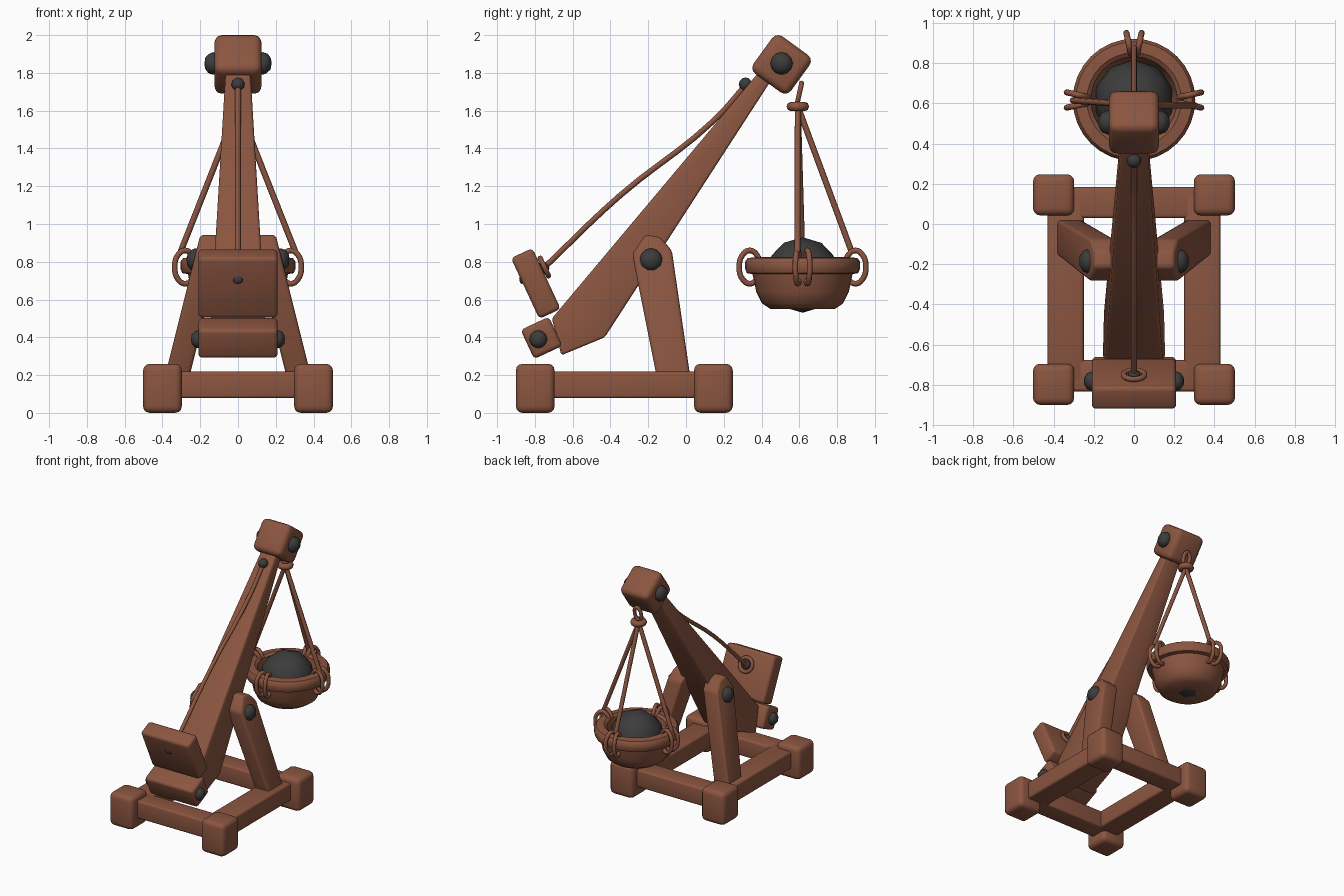
import bpy, bmesh, math
from mathutils import Vector, Matrix

if "Cube" in bpy.data.objects:
    bpy.data.objects.remove(bpy.data.objects["Cube"])


def material(name, col):
    m = bpy.data.materials.new(name)
    m.diffuse_color = (*col, 1)
    m.use_nodes = True
    m.node_tree.nodes["Principled BSDF"].inputs["Base Color"].default_value = m.diffuse_color
    return m


WOOD = material("reddish_brown_wood", (0.26, 0.092, 0.052))
IRON = material("dark_iron", (0.045, 0.045, 0.045))


def finish(name, bm, mat, bevel=0.0):
    if bevel:
        bmesh.ops.bevel(bm, geom=bm.edges[:], offset=bevel, segments=3,
                        profile=0.5, affect='EDGES', clamp_overlap=True)
    bmesh.ops.recalc_face_normals(bm, faces=bm.faces)
    me = bpy.data.meshes.new(name)
    bm.to_mesh(me)
    bm.free()
    me.materials.append(mat)
    ob = bpy.data.objects.new(name, me)
    bpy.context.collection.objects.link(ob)
    return ob


def box(name, loc, size, tilt=0.0, bevel=0.02):
    """Rounded block, tilted about the x axis in degrees."""
    bm = bmesh.new()
    bmesh.ops.create_cube(bm, size=1)
    bmesh.ops.scale(bm, vec=size, verts=bm.verts)
    mat = Matrix.Translation(loc) @ Matrix.Rotation(math.radians(tilt), 4, 'X')
    ob = finish(name, bm, WOOD, bevel)
    ob.data.transform(mat)
    return ob


def prism(name, profile, x0, x1, bevel):
    """Side profile (y, z) closed between two x values that depend on z."""
    bm = bmesh.new()
    a = [bm.verts.new((x0(z), y, z)) for y, z in profile]
    b = [bm.verts.new((x1(z), y, z)) for y, z in profile]
    bm.faces.new(a)
    bm.faces.new(b[::-1])
    for i in range(len(a)):
        j = (i + 1) % len(a)
        bm.faces.new((a[i], b[i], b[j], a[j]))
    return finish(name, bm, WOOD, bevel)


def ball(name, loc, r, scale=(1, 1, 1), sub=2):
    bm = bmesh.new()
    bmesh.ops.create_icosphere(bm, subdivisions=sub, radius=r)
    bmesh.ops.scale(bm, vec=scale, verts=bm.verts)
    bmesh.ops.translate(bm, vec=loc, verts=bm.verts)
    return finish(name, bm, IRON)


def rope(name, pts, r=0.015, closed=False):
    cu = bpy.data.curves.new(name, 'CURVE')
    cu.dimensions = '3D'
    cu.bevel_depth = r
    cu.bevel_resolution = 2
    cu.resolution_u = 5
    cu.use_fill_caps = True
    sp = cu.splines.new('BEZIER')
    sp.bezier_points.add(len(pts) - 1)
    for p, co in zip(sp.bezier_points, pts):
        p.co = co
        p.handle_left_type = p.handle_right_type = 'AUTO'
    sp.use_cyclic_u = closed
    cu.materials.append(WOOD)
    ob = bpy.data.objects.new(name, cu)
    bpy.context.collection.objects.link(ob)
    return ob


def ring(name, c, u, v, r):
    """Closed rope loop spanned by the half axes u and v."""
    c, u, v = Vector(c), Vector(u), Vector(v)
    pts = [c + u * math.cos(k * math.pi / 4) + v * math.sin(k * math.pi / 4) for k in range(8)]
    return rope(name, pts, r, True)


# Base frame: corner feet, side beams and cross beams
for sx in (-1, 1):
    side = "left" if sx < 0 else "right"
    for y, end in ((-0.798, "front"), (0.145, "back")):
        box(f"{side}_{end}_foot", (sx * 0.4, y, 0.13), (0.205, 0.205, 0.26), bevel=0.035)
    box(f"{side}_beam", (sx * 0.34, -0.32, 0.148), (0.18, 0.95, 0.14), bevel=0.015)
for y, end in ((-0.755, "front"), (0.107, "back")):
    box(f"{end}_cross_beam", (0, y, 0.148), (0.75, 0.155, 0.14), bevel=0.015)

# Leaning uprights with pivot bolts
LEG = [(-0.145, 0.14), (0.03, 0.14), (-0.075, 0.86), (-0.135, 0.93),
       (-0.215, 0.945), (-0.285, 0.84)]
for sx in (-1, 1):
    side = "left" if sx < 0 else "right"
    prism(f"{side}_upright", LEG, lambda z: sx * (0.435 - 0.25 * z),
          lambda z: sx * (0.305 - 0.25 * z), 0.018)
    ball(f"{side}_pivot_bolt", (sx * 0.225, -0.185, 0.81), 0.062, (0.8, 1, 1))

# Tapered throwing arm
ARM = [(-0.71, 0.50), (-0.66, 0.305), (-0.43, 0.40), (0.47, 1.79), (0.39, 1.81)]
prism("throwing_arm", ARM, lambda z: 0.06 * z - 0.174, lambda z: 0.174 - 0.06 * z, 0.014)

# Head block with bolts and the rope peg
box("arm_head", (0, 0.506, 1.845), (0.25, 0.245, 0.245), tilt=54, bevel=0.04)
for sx in (-1, 1):
    side = "left" if sx < 0 else "right"
    ball(f"{side}_head_bolt", (sx * 0.132, 0.506, 1.85), 0.06, (0.8, 1, 1))
    ball(f"{side}_counterweight_bolt", (sx * 0.212, -0.782, 0.39), 0.048, (0.8, 1, 1))
ball("rope_peg", (0, 0.315, 1.74), 0.036)

# Counterweight block and tilted back plate
box("counterweight_block", (0, -0.765, 0.397), (0.42, 0.165, 0.17), tilt=25, bevel=0.022)
box("tilted_plate", (0, -0.795, 0.685), (0.42, 0.125, 0.355), tilt=25, bevel=0.022)
ball("plate_rivet_front", (0, -0.868, 0.712), 0.03, (1, 0.5, 1))
ball("plate_rivet_back", (0, -0.755, 0.768), 0.032)
ring("plate_rope_ring", (0, -0.75, 0.772), (0.052, 0, 0), (0, 0.022, -0.047), 0.014)

# Stay rope from the plate to the arm
rope("stay_rope", [(0, -0.755, 0.765), (0, -0.35, 1.15), (0, 0.15, 1.55), (0, 0.32, 1.74)], 0.015)

# Hanging bowl: turned profile (radius, height)
BY = 0.617
BOWL = [(0, 0.55), (0.17, 0.55), (0.215, 0.58), (0.245, 0.64), (0.265, 0.735), (0.295, 0.74),
        (0.305, 0.765), (0.305, 0.80), (0.29, 0.82), (0.235, 0.825), (0.215, 0.81),
        (0.205, 0.76), (0.17, 0.65), (0, 0.62)]
bm = bmesh.new()
vs = [bm.verts.new((r, BY, z)) for r, z in BOWL]
es = [bm.edges.new(p) for p in zip(vs, vs[1:])]
bmesh.ops.spin(bm, geom=vs + es, cent=(0, BY, 0), axis=(0, 0, 1),
               angle=math.tau, steps=32, use_duplicate=False)
bmesh.ops.remove_doubles(bm, verts=bm.verts, dist=0.0005)
finish("hanging_bowl", bm, WOOD)

# Boulder in the bowl
ball("boulder", (0, BY, 0.73), 0.2)

# Knot, hook loop and hanging ropes
KNOT = Vector((0, 0.592, 1.622))
ring("rope_knot", KNOT, (0.035, 0, 0), (0, 0.035, 0), 0.025)
ring("hook_loop", (0, 0.60, 1.69), (0.028, 0, 0), (0, 0.012, 0.055), 0.014)
for name, end in (("left", (-0.305, 0.615, 0.85)), ("right", (0.305, 0.59, 0.85)),
                  ("back", (0, 0.878, 0.85))):
    end = Vector(end)
    mid = (KNOT + end) / 2
    rope(f"{name}_hanging_rope", [KNOT, mid, end], 0.016)

# Rope loops gripping the bowl rim, two strands each
for name, d in (("left", (-1, 0)), ("right", (1, 0)), ("back", (0, 1)), ("front", (0, -1))):
    d = Vector((d[0], d[1], 0))
    t = Vector((-d.y, d.x, 0))
    for k, s in (("a", -1), ("b", 1)):
        c = Vector((0, BY, 0.772)) + d * 0.28 + t * s * 0.026
        ring(f"{name}_rim_loop_{k}", c, d * 0.055 + t * s * 0.012, (0, 0, 0.088), 0.015)

# Smooth shading with sharp edges kept
bpy.ops.object.select_all(action='DESELECT')
for ob in bpy.context.collection.objects:
    if ob.type == 'MESH':
        ob.select_set(True)
        bpy.context.view_layer.objects.active = ob
bpy.ops.object.shade_smooth_by_angle(angle=math.radians(40))
